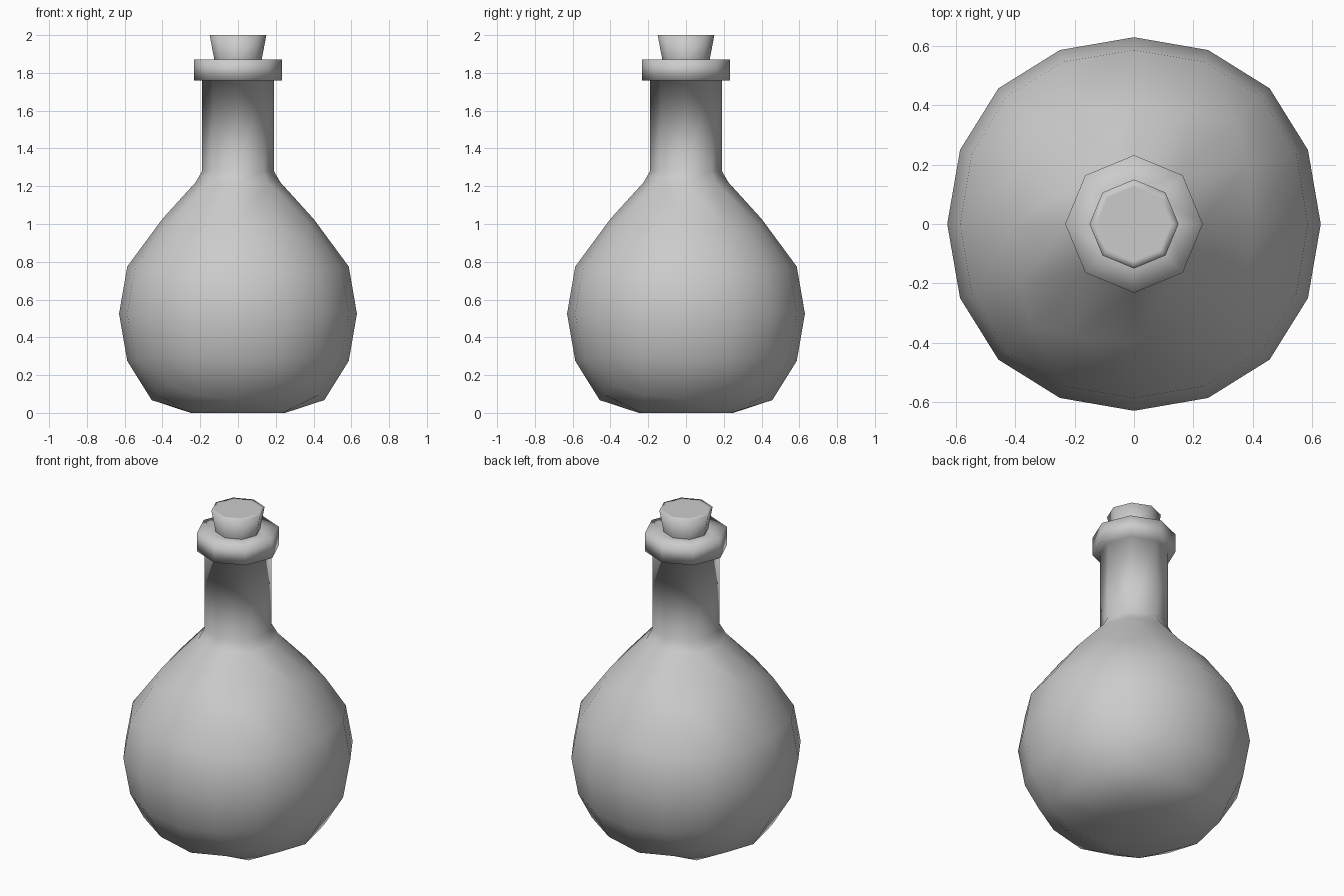
import bpy, bmesh
from math import sin, cos, pi, atan2

cube = bpy.data.objects.get("Cube")
if cube:
    bpy.data.objects.remove(cube, do_unlink=True)

GREY = (0.6, 0.6, 0.6, 1)
grey = bpy.data.materials.new("plain_grey")
grey.use_nodes = True
grey.diffuse_color = GREY
grey.node_tree.nodes["Principled BSDF"].inputs["Base Color"].default_value = GREY


def finish(bm, obj):
    """Write the mesh back, with smooth shading and the material."""
    bmesh.ops.recalc_face_normals(bm, faces=bm.faces)
    for f in bm.faces:
        f.smooth = True
    bm.to_mesh(obj.data)
    bm.free()
    obj.data.materials.clear()
    obj.data.materials.append(grey)


def octagon(bm, r, z):
    return [bm.verts.new((r * cos(i * pi / 4), r * sin(i * pi / 4), z)) for i in range(8)]


def bridge(bm, lower, upper):
    for i in range(8):
        j = (i + 1) % 8
        bm.faces.new((lower[i], lower[j], upper[j], upper[i]))


def loft(bm, start, profile):
    """Join octagonal rings of (radius, height) onto a starting ring."""
    ring = start
    for r, z in profile:
        nxt = octagon(bm, r, z)
        bridge(bm, ring, nxt)
        ring = nxt
    return ring


# Round belly: a cube smoothed into a 16-sided ball
MID = 0.525
bpy.ops.mesh.primitive_cube_add(size=1.5, location=(0, 0, 0))
flask = bpy.context.object
flask.name = "flask"
ball = flask.modifiers.new("round", "SUBSURF")
ball.levels = 2
bpy.ops.object.modifier_apply(modifier=ball.name)

bm = bmesh.new()
bm.from_mesh(flask.data)
bmesh.ops.translate(bm, verts=bm.verts, vec=(0, 0, MID))

# Flat base
for v in bm.verts:
    v.co.z = max(v.co.z, 0)

# Open the crown and turn its eight verts into the foot of the neck
crown = max(bm.verts, key=lambda v: v.co.z)
foot = [e.other_vert(crown) for e in crown.link_edges]
foot = list({v for f in crown.link_faces for v in f.verts if v != crown})
foot.sort(key=lambda v: round(atan2(v.co.y, v.co.x) / (pi / 4)) % 8)

# Shoulders drawn up and in towards the neck
for v in bm.verts:
    if v.co.z > 0.85 and v not in foot and v != crown:
        w = min(1, (v.co.z - 0.8) / 0.17)
        v.co.x *= 1 - 0.125 * w
        v.co.y *= 1 - 0.125 * w
        v.co.z += 0.045 * w
for i, v in enumerate(foot):
    v.co = (0.225 * cos(i * pi / 4), 0.225 * sin(i * pi / 4), 1.22)
bmesh.ops.delete(bm, geom=[crown], context="VERTS")

# Neck and collar
loft(bm, foot, [(0.19, 1.28), (0.19, 1.76), (0.232, 1.76), (0.232, 1.87), (0.125, 1.87)])
finish(bm, flask)

# Tapered stopper with an inset top
mesh = bpy.data.meshes.new("stopper")
stopper = bpy.data.objects.new("stopper", mesh)
bpy.context.collection.objects.link(stopper)
bm = bmesh.new()
base = octagon(bm, 0.125, 1.868)
bm.faces.new(loft(bm, base, [(0.15, 2.0), (0.125, 2.0)]))
finish(bm, stopper)
